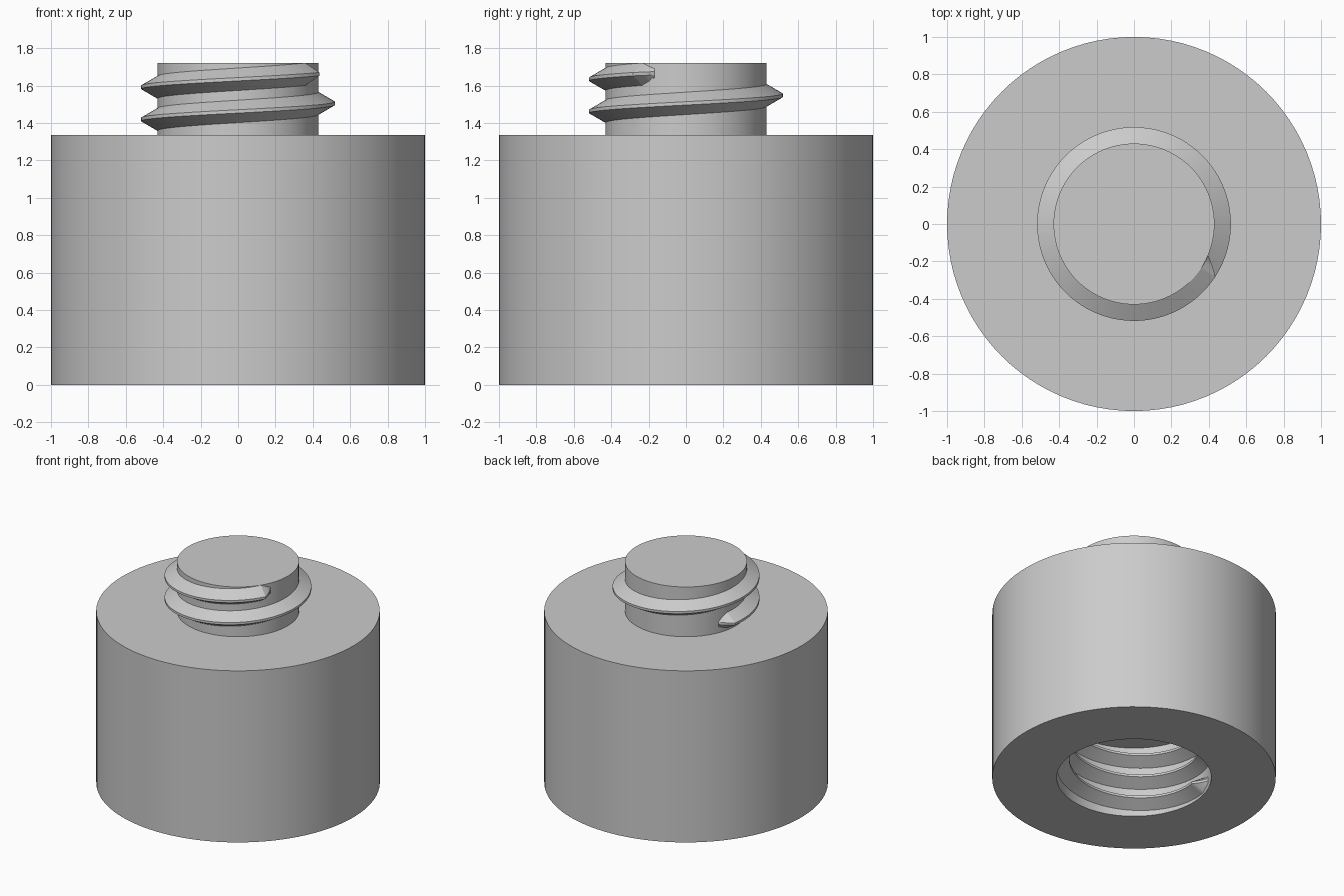
import bpy, bmesh
from math import sin, cos, radians, pi

cube = bpy.data.objects.get("Cube")
if cube:
    bpy.data.objects.remove(cube)

GREY = (0.6, 0.6, 0.6, 1.0)
mat = bpy.data.materials.new("plain_grey")
mat.use_nodes = True
mat.diffuse_color = GREY
mat.node_tree.nodes["Principled BSDF"].inputs["Base Color"].default_value = GREY

BODY_TOP, STUD_TOP = 1.335, 1.722
STUD_R, STUD_CREST = 0.43, 0.518
BORE_R, BORE_CREST, BORE_DEPTH = 0.545, 0.455, 0.555
PITCH, START = 0.172, 157


def finish(bm, name, angle):
    bmesh.ops.recalc_face_normals(bm, faces=bm.faces)
    mesh = bpy.data.meshes.new(name)
    bm.to_mesh(mesh)
    bm.free()
    mesh.materials.append(mat)
    obj = bpy.data.objects.new(name, mesh)
    bpy.context.collection.objects.link(obj)
    bpy.ops.object.select_all(action='DESELECT')
    obj.select_set(True)
    bpy.context.view_layer.objects.active = obj
    bpy.ops.object.shade_smooth_by_angle(angle=radians(angle))
    return obj


def lathe(name, profile, segments=96):
    """Revolve an (r, z) profile that starts and ends on the axis."""
    bm = bmesh.new()
    verts = [bm.verts.new((r, 0, z)) for r, z in profile]
    edges = [bm.edges.new(pair) for pair in zip(verts, verts[1:])]
    bmesh.ops.spin(bm, geom=verts + edges, axis=(0, 0, 1), cent=(0, 0, 0),
                   angle=2 * pi, steps=segments)
    bmesh.ops.remove_doubles(bm, verts=bm.verts, dist=1e-4)
    return finish(bm, name, 30)


def thread(name, root, crest, base_z, turns, step=4, taper=10):
    """Sweep a ridge section along a right-handed helix with tapered ends."""
    bm = bmesh.new()
    sweep = turns * 360
    angles = sorted({*range(0, int(sweep) + 1, step),
                     taper // 2, taper, sweep - taper, sweep - taper // 2})
    sunk = root - 0.012 if crest > root else root + 0.012
    rings = []
    for a in angles:
        f = min(1, a / taper, (sweep - a) / taper)
        half = 0.06 * (0.4 + 0.6 * f)
        tip = root + (crest - root) * f
        z = base_z + PITCH * a / 360
        t = radians(START + a)
        section = [(sunk, -half), (root, -half), (tip, -0.009),
                   (tip, 0.009), (root, half), (sunk, half)]
        rings.append([bm.verts.new((r * cos(t), r * sin(t), z + dz))
                      for r, dz in section])
    n = len(rings[0])
    for p, q in zip(rings, rings[1:]):
        for i in range(n):
            j = (i + 1) % n
            bm.faces.new((p[i], p[j], q[j], q[i]))
    bm.faces.new(rings[0])
    bm.faces.new(rings[-1])
    bmesh.ops.remove_doubles(bm, verts=bm.verts, dist=1e-5)
    return finish(bm, name, 25)


# Main body with a blind bore in its underside
lathe("body", [(0, BODY_TOP), (1, BODY_TOP), (1, 0), (BORE_R, 0),
               (BORE_R, BORE_DEPTH), (0, BORE_DEPTH)])

# Stud on top, sunk slightly into the body
lathe("stud", [(0, STUD_TOP), (STUD_R, STUD_TOP),
               (STUD_R, BODY_TOP - 0.02), (0, BODY_TOP - 0.02)])

# Matching outer and inner threads
thread("stud_thread", STUD_R, STUD_CREST, BODY_TOP + 0.073, 1.5)
thread("bore_thread", BORE_R, BORE_CREST, 0.073, 2.5)
